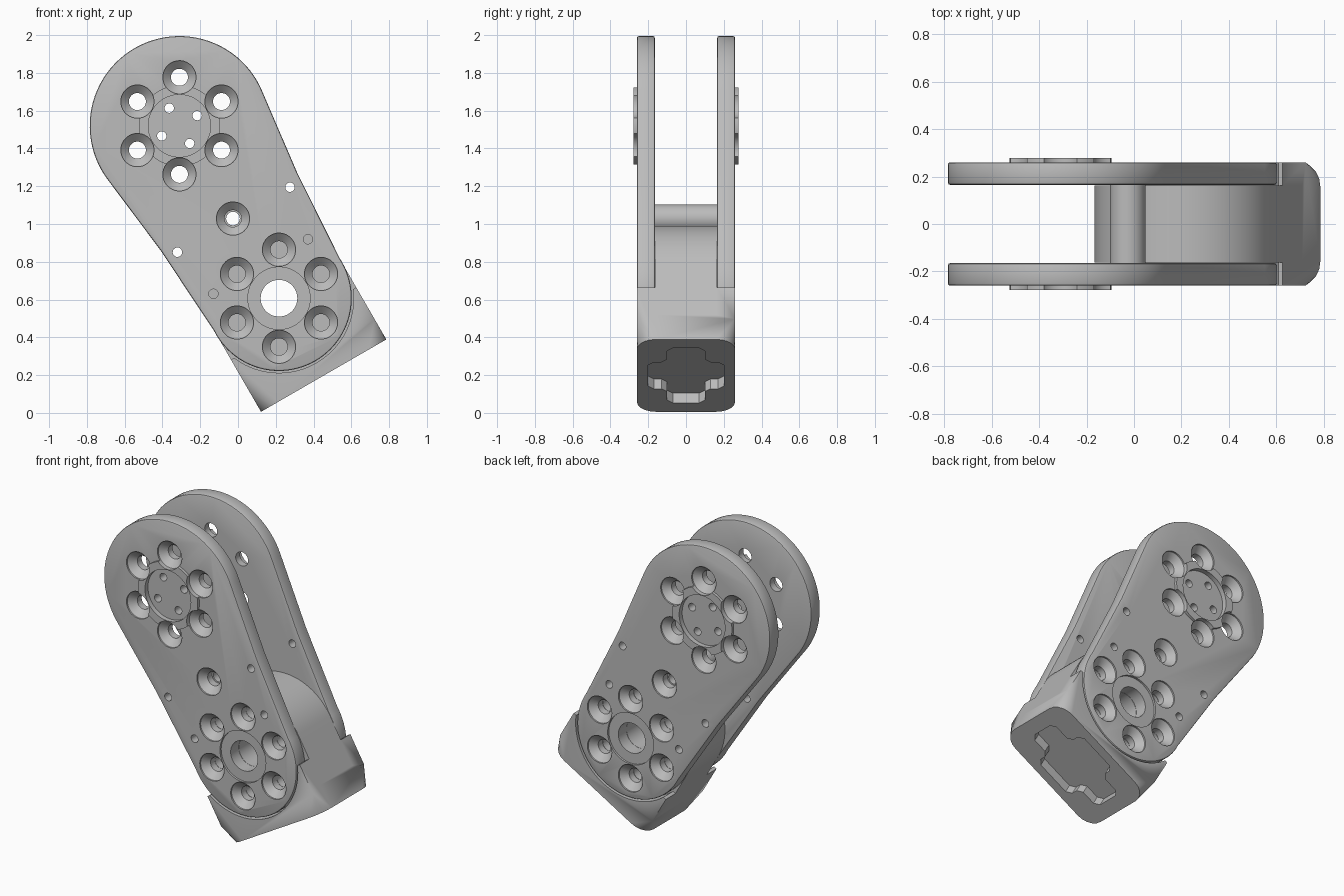
import bpy, bmesh
from math import sin, cos, pi, radians
from mathutils import Vector, Matrix

cube = bpy.data.objects.get("Cube")
if cube:
    bpy.data.objects.remove(cube)

# Link frame: origin on lower pivot, x across, z along the arm
LEAN = Matrix.Translation((0.217, 0, 0.607)) @ Matrix.Rotation(radians(-30), 4, 'Y')
REACH = 1.054
R_TOP, R_LOW = 0.475, 0.385
Y_IN, Y_OUT, Y_BOSS = 0.165, 0.26, 0.278
HALF, BASE = 0.383, -0.473

grey = bpy.data.materials.new("machined grey")
grey.use_nodes = True
grey.diffuse_color = (0.5, 0.5, 0.5, 1)
grey.node_tree.nodes["Principled BSDF"].inputs["Base Color"].default_value = (0.5, 0.5, 0.5, 1)


def make(name, bm):
    bmesh.ops.recalc_face_normals(bm, faces=bm.faces)
    mesh = bpy.data.meshes.new(name)
    bm.to_mesh(mesh)
    bm.free()
    mesh.materials.append(grey)
    ob = bpy.data.objects.new(name, mesh)
    bpy.context.collection.objects.link(ob)
    return ob


def activate(ob):
    bpy.ops.object.select_all(action='DESELECT')
    ob.select_set(True)
    bpy.context.view_layer.objects.active = ob


def boolean(ob, other_bm, operation):
    other = make("cutter", other_bm)
    other.hide_render = True
    mod = ob.modifiers.new("boolean", 'BOOLEAN')
    mod.operation, mod.solver, mod.object = operation, 'EXACT', other
    activate(ob)
    bpy.ops.object.modifier_apply(modifier=mod.name)
    bpy.data.objects.remove(other)


def bevel(ob, width):
    mod = ob.modifiers.new("bevel", 'BEVEL')
    mod.width, mod.segments, mod.angle_limit = width, 2, radians(40)
    activate(ob)
    bpy.ops.object.modifier_apply(modifier=mod.name)


def finish(ob):
    ob.data.transform(LEAN)
    activate(ob)
    bpy.ops.object.shade_smooth_by_angle(angle=radians(30))


def lathe(bm, x, z, profile, segs=32):
    """Closed solid turned about a y axis; profile is (radius, y) pairs."""
    rings = []
    for r, y in profile:
        rings.append([bm.verts.new((x + r * cos(2 * pi * i / segs), y, z + r * sin(2 * pi * i / segs)))
                      for i in range(segs)])
    for a, b in zip(rings, rings[1:]):
        for i in range(segs):
            j = (i + 1) % segs
            bm.faces.new((a[i], a[j], b[j], b[i]))
    bm.faces.new(rings[0])
    bm.faces.new(rings[-1])


def extrude(bm, points, y0, y1):
    face = bm.faces.new([bm.verts.new((x, y0, z)) for x, z in points])
    moved = bmesh.ops.extrude_face_region(bm, geom=[face])["geom"]
    bmesh.ops.translate(bm, vec=(0, y1 - y0, 0),
                        verts=[v for v in moved if isinstance(v, bmesh.types.BMVert)])


def arc(r, cz, a0, a1, n):
    return [(r * cos(a0 + (a1 - a0) * i / n), cz + r * sin(a0 + (a1 - a0) * i / n)) for i in range(n + 1)]


def ring(r, n, cz=0):
    return [(r * cos(2 * pi * i / n), cz + r * sin(2 * pi * i / n)) for i in range(n)]


# Waisted plate outline
outline = arc(R_TOP, REACH, -0.14, pi + 0.14, 48)
outline += [(-0.416, 0.53)]
outline += arc(R_LOW, 0, pi - 0.06, 2 * pi + 0.06, 48)
outline += [(0.416, 0.53)]

# Two side plates with bosses, countersinks and pin holes
for s, name in ((-1, "front_plate"), (1, "back_plate")):
    bm = bmesh.new()
    extrude(bm, outline, s * Y_IN, s * Y_OUT)
    plate = make(name, bm)
    bevel(plate, 0.01)

    boss = bmesh.new()
    lathe(boss, 0, REACH, [(0.215, s * 0.22), (0.215, s * Y_BOSS)], 64)
    boolean(plate, boss, 'UNION')

    cut = bmesh.new()
    sinks = ring(0.257, 6) + ring(0.257, 6, REACH) + [(0, 0.487)]
    for x, z in sinks:
        lathe(cut, x, z, [(0.045, s * 0.1), (0.045, s * 0.21), (0.088, s * 0.25), (0.088, s * 0.32)])
    for x, z in ring(0.108, 4, REACH):
        lathe(cut, x, z, [(0.025, s * 0.1), (0.025, s * 0.25)], 16)
    for side in (-1, 1):
        for x, z in ((0.344, 0.48), (0.289, 0.194)):
            lathe(cut, side * x, z, [(0.025, s * 0.1), (0.025, s * 0.32)], 16)
    lathe(cut, 0, 0, [(0.097, s * 0.1), (0.097, s * 0.247), (0.165, s * 0.247), (0.165, s * 0.32)], 48)
    boolean(plate, cut, 'DIFFERENCE')
    # Shallow hub recess
    cut = bmesh.new()
    lathe(cut, 0, REACH, [(0.165, s * 0.247), (0.165, s * 0.32)], 48)
    boolean(plate, cut, 'DIFFERENCE')
    finish(plate)

# Foot block with rounded, tapering lower corners
bm = bmesh.new()
extrude(bm, [(-HALF, BASE), (HALF, BASE), (HALF, -0.155), (-HALF, -0.155)], -Y_OUT, Y_OUT)
STEPS = 5
for sx in (-1, 1):
    for sy in (-1, 1):
        apex = Vector((sx * HALF, sy * Y_OUT, BASE + 0.125))
        pts = []
        for i in range(STEPS + 1):
            a = pi / 2 * i / STEPS
            pts.append(Vector((sx * (HALF - 0.105 * (1 - cos(a))),
                               sy * (Y_OUT - 0.1 * (1 - sin(a))), BASE)))
        for p, q in zip(pts, pts[1:]):
            n = (p - apex).cross(q - apex).normalized()
            if n.x * sx < 0:
                n = -n
            bmesh.ops.bisect_plane(bm, geom=bm.verts[:] + bm.edges[:] + bm.faces[:], dist=1e-6,
                                   plane_co=apex, plane_no=n, clear_outer=True)
            bmesh.ops.holes_fill(bm, edges=[e for e in bm.edges if e.is_boundary], sides=0)
foot = make("foot_block", bm)

# Round seats for the plates
cut = bmesh.new()
for s in (-1, 1):
    lathe(cut, 0, 0, [(0.395, s * (Y_IN - 0.002)), (0.395, s * 0.4)], 96)
boolean(foot, cut, 'DIFFERENCE')

# Rounded knuckle between the plates
knuckle = bmesh.new()
extrude(knuckle, [(-HALF, BASE + 0.15), (HALF, BASE + 0.15)] + arc(HALF, 0, 0, pi, 48),
        -Y_IN + 0.002, Y_IN - 0.002)
boolean(foot, knuckle, 'UNION')

# Cross-shaped socket under the foot
cut = bmesh.new()
quarter = [(0.29, 0.07), (0.26, 0.1), (0.17, 0.1), (0.14, 0.13), (0.14, 0.17), (0.11, 0.2)]
cross = quarter + [(-x, y) for x, y in reversed(quarter)]
cross += [(-x, -y) for x, y in quarter] + [(x, -y) for x, y in reversed(quarter)]
low = [cut.verts.new((x, y, BASE - 0.1)) for x, y in cross]
high = [cut.verts.new((x, y, BASE + 0.06)) for x, y in cross]
cut.faces.new(low)
cut.faces.new(high)
for i in range(len(cross)):
    j = (i + 1) % len(cross)
    cut.faces.new((low[i], low[j], high[j], high[i]))
boolean(foot, cut, 'DIFFERENCE')

# Pivot bore and blind screw holes
cut = bmesh.new()
lathe(cut, 0, 0, [(0.097, -0.4), (0.097, 0.4)], 48)
for s in (-1, 1):
    for x, z in ring(0.257, 6):
        lathe(cut, x, z, [(0.045, s * 0.1), (0.045, s * 0.3)])
boolean(foot, cut, 'DIFFERENCE')
finish(foot)

# Hollow spacer tube joining the plates
bm = bmesh.new()
lathe(bm, 0, 0.487, [(0.075, -Y_IN), (0.075, Y_IN)], 48)
spacer = make("spacer_tube", bm)
cut = bmesh.new()
lathe(cut, 0, 0.487, [(0.036, -0.3), (0.036, 0.3)])
boolean(spacer, cut, 'DIFFERENCE')
finish(spacer)
